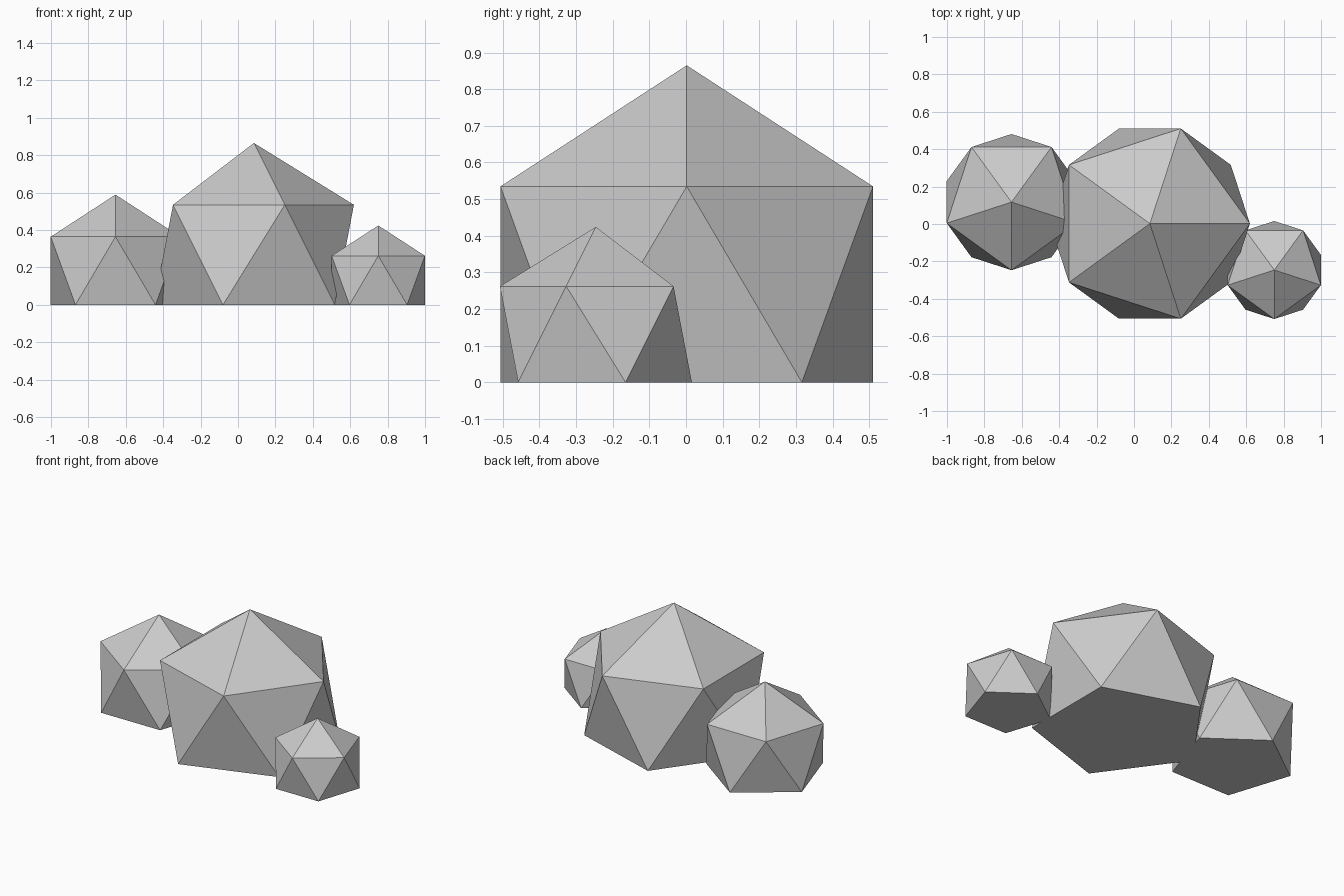
import bpy, bmesh
from math import atan2, radians, sqrt
from mathutils import Matrix

if "Cube" in bpy.data.objects:
    bpy.data.objects.remove(bpy.data.objects["Cube"])


def boulder(name, x, y, height, heading):
    """Icosahedron with its lower cap sliced off flat at the lower ring."""
    radius = height / (1 + 1 / sqrt(5))
    bm = bmesh.new()
    bmesh.ops.create_icosphere(bm, subdivisions=1, radius=radius)

    # remove the bottom cap and close it with one flat pentagon
    bottom = min(bm.verts, key=lambda v: v.co.z)
    bmesh.ops.delete(bm, geom=[bottom], context='VERTS')
    bmesh.ops.contextual_create(bm, geom=[e for e in bm.edges if e.is_boundary])
    bmesh.ops.recalc_face_normals(bm, faces=bm.faces)

    # turn an upper ring corner to the heading, then stand on the ground
    corner = next(v for v in bm.verts if 0 < v.co.z < radius * 0.9)
    turn = radians(heading) - atan2(corner.co.y, corner.co.x)
    bm.transform(Matrix.Translation((0, 0, radius / sqrt(5)))
                 @ Matrix.Rotation(turn, 4, 'Z'))

    mesh = bpy.data.meshes.new(name)
    bm.to_mesh(mesh)
    bm.free()
    obj = bpy.data.objects.new(name, mesh)
    obj.location = (x, y, 0)
    bpy.context.collection.objects.link(obj)
    return obj


# three rocks in a cluster
boulder("large_rock", 0.085, 0.002, 0.865, 0)
boulder("medium_rock", -0.655, 0.117, 0.589, -90)
boulder("small_rock", 0.75, -0.246, 0.424, -90)
